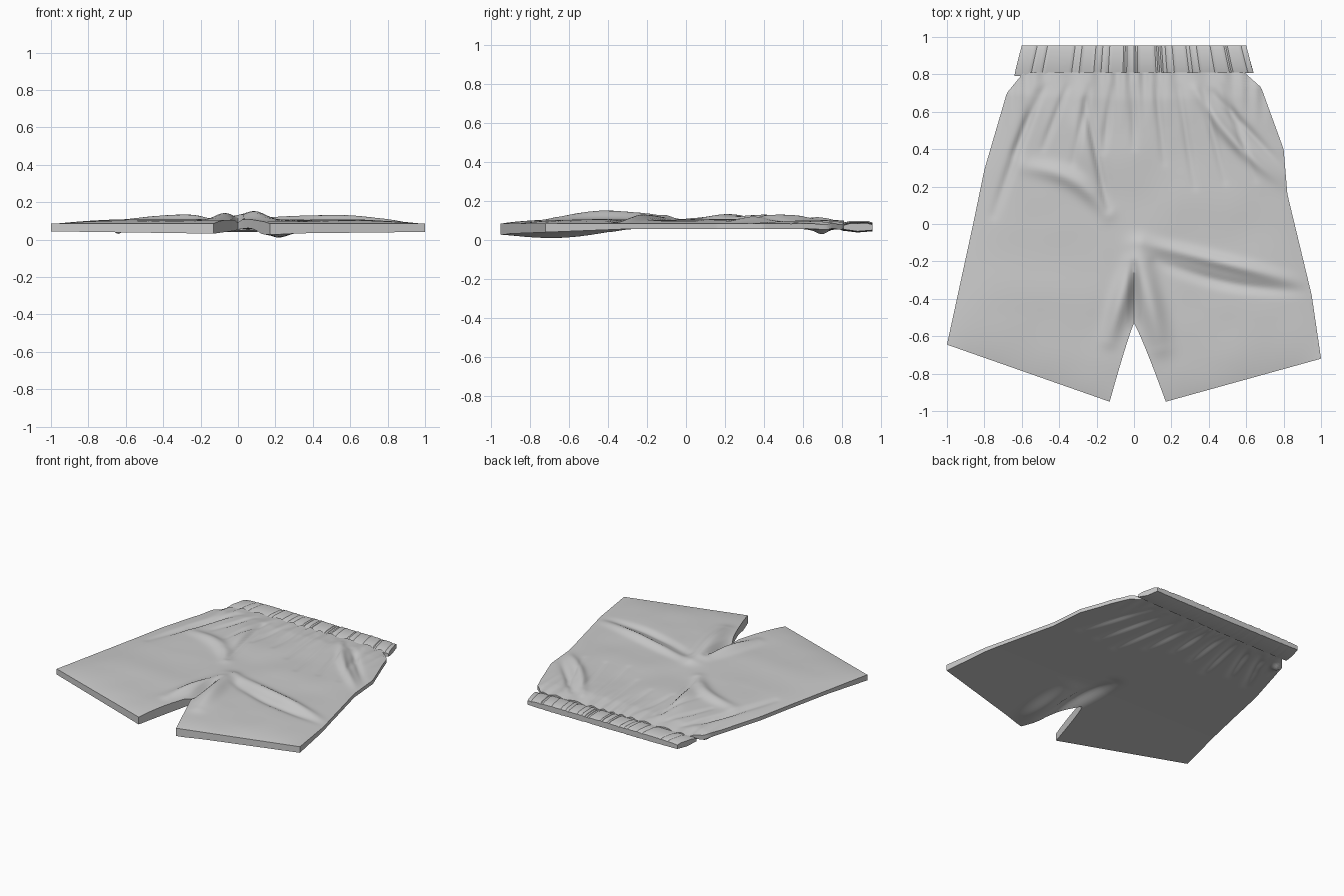
import bpy, bmesh, math, random
from mathutils import Vector, noise

if "Cube" in bpy.data.objects:
    bpy.data.objects.remove(bpy.data.objects["Cube"])

random.seed(4)
ROWS, COLS, CROTCH = 100, 60, 76
TOP_Y, HEM_Y, CROTCH_Y = 0.81, -0.95, -0.53

# Outer side outlines (x, y) from waist to hem
OUT = {-1: [(.59, .81), (.68, .7), (.8, .29), (.86, 0), (1, -.645)],
       1: [(.59, .81), (.68, .73), (.8, .4), (.82, .16), (.95, -.38), (1, -.72)]}
INNER_HEM = {-1: .13, 1: .17}

# Large folds: start, end, sideways bow, height, width
TOP_FOLDS = [
    ((-.33, .68), (-.22, .2), 0, .022, .07),
    ((-.26, .66), (-.14, .08), 0, -.018, .02),
    ((-.58, .31), (-.14, .06), .06, .025, .045),
    ((-.75, .05), (-.52, .7), 0, -.022, .025),
    ((.33, .72), (.82, .2), -.04, .028, .03),
    ((.42, .7), (.82, .28), 0, -.022, .022),
    ((.05, -.1), (.93, -.32), 0, .026, .035),
    ((.12, -.2), (.92, -.36), -.04, -.018, .03),
    ((.02, -.12), (.14, -.65), 0, .045, .06),
    ((0, -.22), (0, -.55), 0, -.035, .022),
    ((-.02, -.22), (-.13, -.62), 0, .036, .045)]
LOW_FOLDS = [
    ((.05, -.18), (.11, -.75), 0, .045, .06),
    ((.23, -.4), (.2, -.95), 0, -.035, .08),
    ((-.66, .66), (-.62, .74), 0, -.05, .03)]
# Fine gathers fanning down from the waist on both layers
for k in range(9):
    x = -.48 + k * .12
    length = random.uniform(.3, .55)
    line = ((x, .73), (x * 1.35, .73 - length), 0)
    TOP_FOLDS.append(line + (-.011, .018))
    LOW_FOLDS.append(line + (.016, .025))


def along(points, y):
    for (xa, ya), (xb, yb) in zip(points, points[1:]):
        if y >= yb - 1e-6:
            return xa + (xb - xa) * (ya - y) / (ya - yb)
    return points[-1][0]


def fold_sum(folds, x, y):
    total, p = 0, Vector((x, y))
    for start, end, bow, height, width in folds:
        a, b = Vector(start), Vector(end)
        d = b - a
        t = max(0, min(1, (p - a).dot(d) / d.length_squared))
        arc = math.sin(math.pi * t)
        side = Vector((-d.y, d.x)).normalized() * bow * arc
        dist = (p - a.lerp(b, t) - side).length
        total += height * (.35 + .65 * arc) * math.exp(-(dist / width) ** 2)
    return total


def heights(x, y, s, v):
    # puffed in the middle, flattened towards side edge, hem and waist
    puff = (1 - s ** 7) * (1 - v ** 14) * (1 - .6 * max(0, 1 - v * 12))
    n = noise.noise(Vector((x * 4, y * 4, 2))) * .006
    gather = max(0, (y - .52) / .28) * math.sin(x * 62 + 3 * math.sin(x * 9)) * .006
    top = .085 + puff * (.022 + n + fold_sum(TOP_FOLDS, x, y)) + gather
    drop = max(0, -y - .3) * .04
    low = .058 - drop + (.3 + .7 * puff) * fold_sum(LOW_FOLDS, x, y) + gather * .6
    low = max(0, low)
    return max(top, low + .012), low


def finish(bm, name, angle):
    bmesh.ops.remove_doubles(bm, verts=bm.verts, dist=1e-5)
    bmesh.ops.recalc_face_normals(bm, faces=bm.faces)
    mesh = bpy.data.meshes.new(name)
    bm.to_mesh(mesh)
    bm.free()
    ob = bpy.data.objects.new(name, mesh)
    bpy.context.collection.objects.link(ob)
    bpy.ops.object.select_all(action='DESELECT')
    ob.select_set(True)
    bpy.context.view_layer.objects.active = ob
    bpy.ops.object.shade_smooth_by_angle(angle=math.radians(angle))
    return ob


# Shorts body: two halves joined on the centre seam above the crotch
bm = bmesh.new()
for side in (-1, 1):
    outer = OUT[side]
    top, low = [], []
    for i in range(ROWS + 1):
        v = i / ROWS
        yo = TOP_Y + (outer[-1][1] - TOP_Y) * v
        xo = along(outer, yo)
        if i <= CROTCH:
            xi, yi = 0, TOP_Y + (CROTCH_Y - TOP_Y) * i / CROTCH
        else:
            t = (i - CROTCH) / (ROWS - CROTCH)
            xi, yi = INNER_HEM[side] * t ** .9, CROTCH_Y + (HEM_Y - CROTCH_Y) * t
        tr, lr = [], []
        for j in range(COLS + 1):
            s = j / COLS
            x, y = side * (xi + (xo - xi) * s), yi + (yo - yi) * s
            zt, zl = heights(x, y, s, v)
            tr.append(bm.verts.new((x, y, zt)))
            lr.append(bm.verts.new((x, y, zl)))
        top.append(tr)
        low.append(lr)
    for i in range(ROWS):
        for j in range(COLS):
            for g in (top, low):
                bm.faces.new((g[i][j], g[i][j + 1], g[i + 1][j + 1], g[i + 1][j]))
        for j in ((0, COLS) if i >= CROTCH else (COLS,)):
            bm.faces.new((top[i][j], top[i + 1][j], low[i + 1][j], low[i][j]))
    for i in (0, ROWS):
        for j in range(COLS):
            bm.faces.new((top[i][j], top[i][j + 1], low[i][j + 1], low[i][j]))
finish(bm, "shorts_body", 50)

# Gathered elastic waistband: a pleated profile swept across the width
bm = bmesh.new()
profile = [(.80, .052), (.80, .085), (.84, .094), (.93, .095), (.955, .088), (.955, .048), (.88, .042)]
rings, n = [], 130
for i in range(n + 1):
    u = -1 + 2 * i / n
    pleat = random.choice((-.004, 0, 0, .004)) if i % 2 else 0
    ring = []
    for y, z in profile:
        half = .64 - .04 * (y - .80) / .155
        up = 1 if z > .07 else -.5
        dz = (pleat - .008 * abs(u) ** 8) * up
        ring.append(bm.verts.new((u * half, y + .008 * u * (y < .81), z + dz)))
    rings.append(ring)
for a, b in zip(rings, rings[1:]):
    for k in range(len(profile)):
        m = (k + 1) % len(profile)
        bm.faces.new((a[k], a[m], b[m], b[k]))
bm.faces.new(rings[0])
bm.faces.new(rings[-1])
finish(bm, "waistband", 30)
